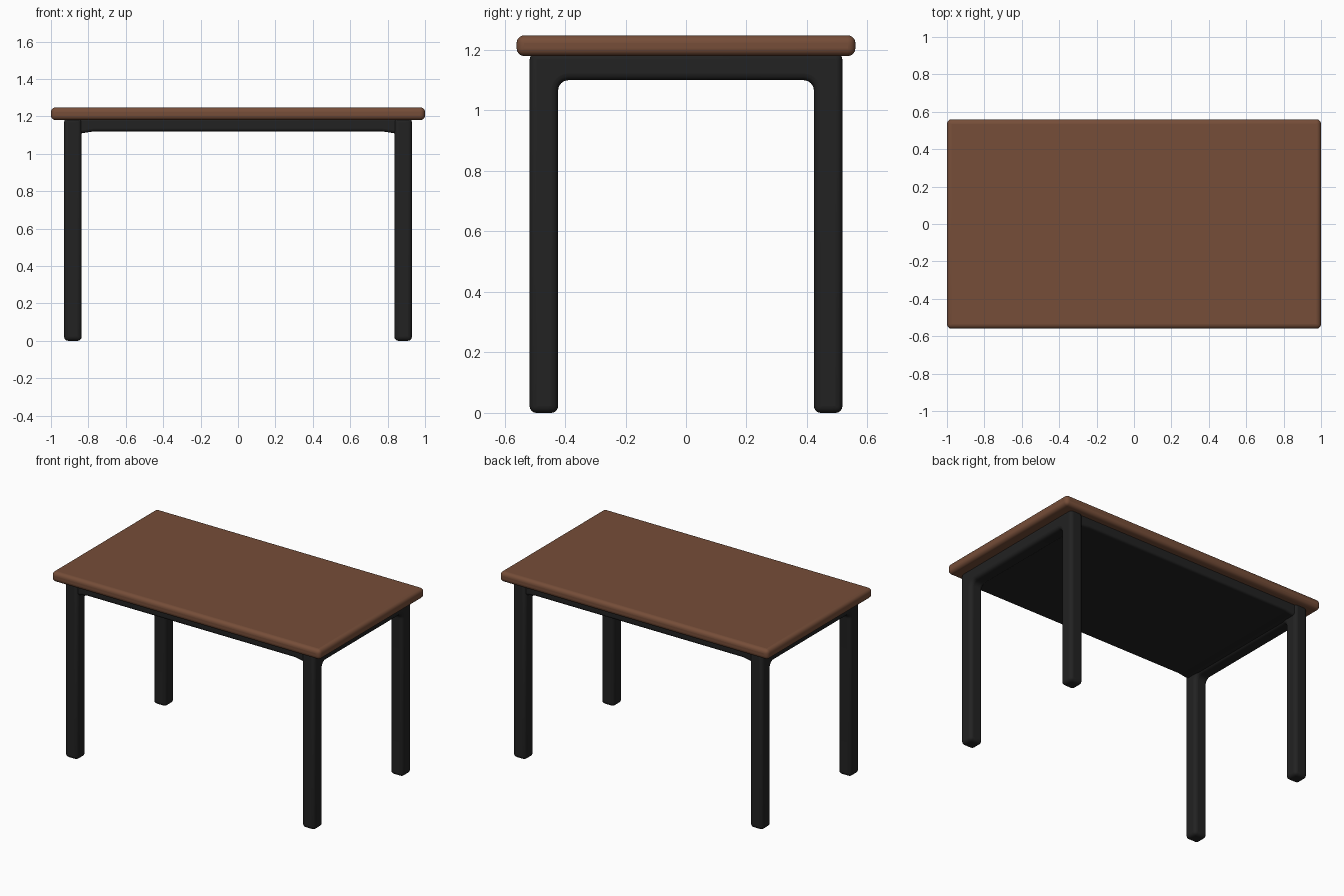
import bpy, bmesh, math
from mathutils import Vector

if "Cube" in bpy.data.objects:
    bpy.data.objects.remove(bpy.data.objects["Cube"])


def material(name, rgb):
    m = bpy.data.materials.new(name)
    m.diffuse_color = (*rgb, 1)
    m.use_nodes = True
    m.node_tree.nodes["Principled BSDF"].inputs["Base Color"].default_value = m.diffuse_color
    return m


WOOD = material("brown wood", (0.18, 0.075, 0.04))
BLACK = material("black metal", (0.016, 0.016, 0.016))


def extruded(name, points, depth, mat, bevel, segments=4):
    """Extrude a closed 3D outline along depth and round its sharp edges."""
    bm = bmesh.new()
    face = bm.faces.new([bm.verts.new(p) for p in points])
    ext = bmesh.ops.extrude_face_region(bm, geom=[face])
    verts = [g for g in ext["geom"] if isinstance(g, bmesh.types.BMVert)]
    bmesh.ops.translate(bm, vec=Vector(depth), verts=verts)
    bmesh.ops.recalc_face_normals(bm, faces=bm.faces)
    mesh = bpy.data.meshes.new(name)
    bm.to_mesh(mesh)
    bm.free()
    mesh.materials.append(mat)
    ob = bpy.data.objects.new(name, mesh)
    bpy.context.collection.objects.link(ob)
    mod = ob.modifiers.new("round edges", "BEVEL")
    mod.width = bevel
    mod.segments = segments
    mod.limit_method = "ANGLE"
    mod.angle_limit = math.radians(40)
    mod.use_clamp_overlap = False
    bpy.ops.object.select_all(action="DESELECT")
    ob.select_set(True)
    bpy.context.view_layer.objects.active = ob
    bpy.ops.object.shade_smooth_by_angle(angle=math.radians(40))
    return ob


# Tabletop: rounded slab
extruded("tabletop",
         [(-1, -0.56, 1.18), (1, -0.56, 1.18), (1, 0.56, 1.18), (-1, 0.56, 1.18)],
         (0, 0, 0.068), WOOD, 0.025, 5)

# Leg frames: upside-down U with filleted inner corners, one at each end
OUT, INN, TOP, RAIL, R = 0.517, 0.423, 1.19, 1.10, 0.035
fillet = [(INN - R + R * math.cos(a), RAIL - R + R * math.sin(a))
          for a in (math.radians(15 * i) for i in range(7))]
half = [(OUT, TOP), (OUT, 0), (INN, 0)] + fillet
outline = half + [(-y, z) for y, z in reversed(half)]
for side, x in (("left", -0.93), ("right", 0.836)):
    extruded(side + "_leg_frame", [(x, y, z) for y, z in outline],
             (0.094, 0, 0), BLACK, 0.022)

# Under panel: dark slab below the top, thickening slightly towards the frames
half = [(0.86, 1.105), (0.82, 1.112), (0.77, 1.12)]
under = half + [(-x, z) for x, z in reversed(half)] + [(-0.86, 1.19), (0.86, 1.19)]
extruded("under_panel", [(x, -0.505, z) for x, z in under],
         (0, 1.01, 0), BLACK, 0.015)
